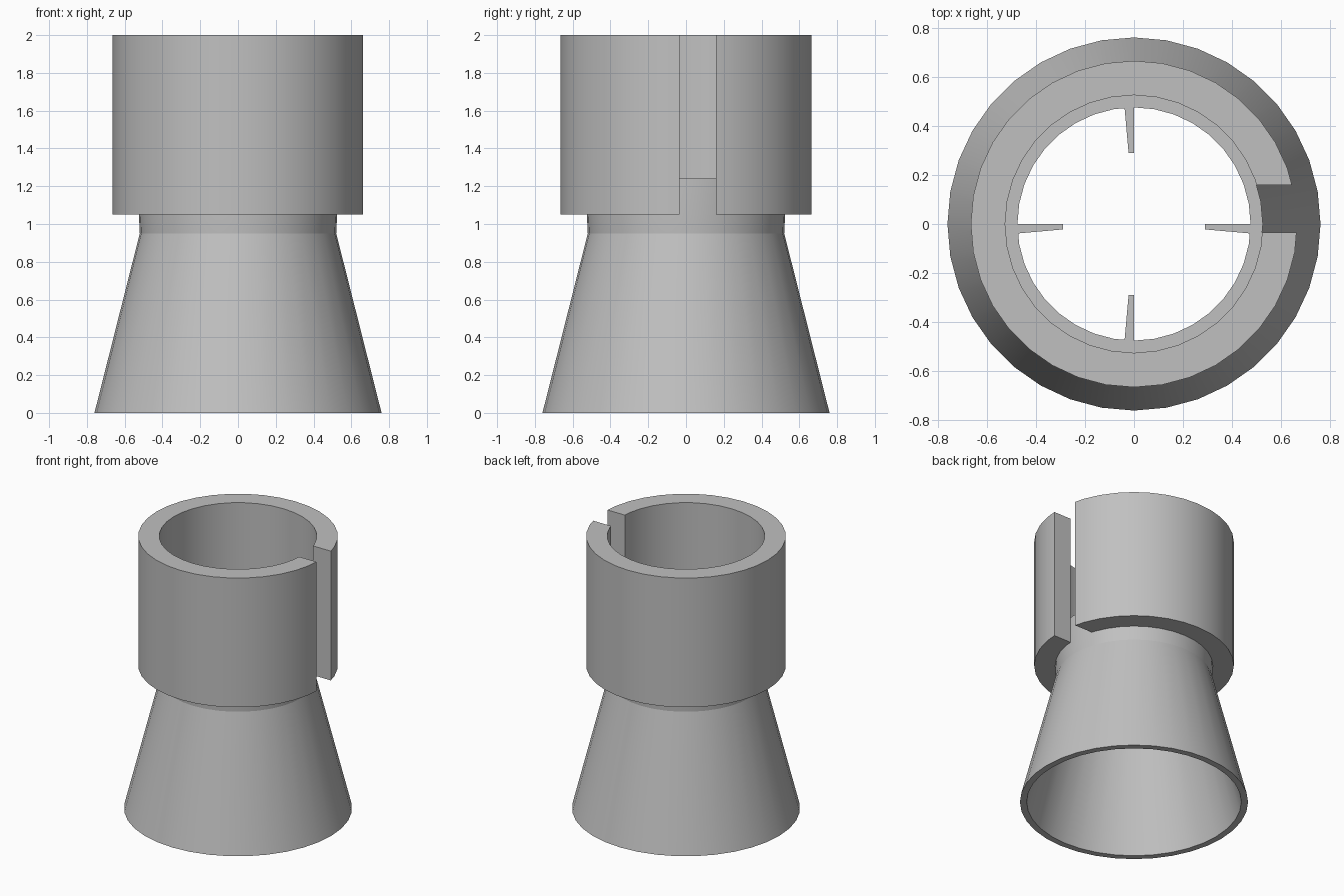
import bpy
import math

cube = bpy.data.objects.get("Cube")
if cube:
    bpy.data.objects.remove(cube, do_unlink=True)

SEGMENTS = 36

grey = bpy.data.materials.new("plain grey")
grey.use_nodes = True
grey.diffuse_color = (0.53, 0.53, 0.53, 1)
grey.node_tree.nodes["Principled BSDF"].inputs["Base Color"].default_value = grey.diffuse_color


def make_object(name, verts, faces):
    mesh = bpy.data.meshes.new(name)
    mesh.from_pydata(verts, [], faces)
    mesh.materials.append(grey)
    obj = bpy.data.objects.new(name, mesh)
    bpy.context.collection.objects.link(obj)
    return obj


def revolve(name, profile):
    """Spin a closed (radius, height) outline, listed counterclockwise, around z."""
    n = len(profile)
    verts, faces = [], []
    for i in range(SEGMENTS):
        a = math.tau * i / SEGMENTS
        verts += [(r * math.cos(a), r * math.sin(a), z) for r, z in profile]
        j = (i + 1) % SEGMENTS
        for k in range(n):
            m = (k + 1) % n
            faces.append((i * n + k, j * n + k, j * n + m, i * n + m))
    return make_object(name, verts, faces)


def prism(name, outline, z0, z1):
    """Extrude a counterclockwise (x, y) outline between two heights."""
    n = len(outline)
    verts = [(x, y, z) for z in (z0, z1) for x, y in outline]
    faces = [tuple(reversed(range(n))), tuple(range(n, 2 * n))]
    faces += [(k, (k + 1) % n, n + (k + 1) % n, n + k) for k in range(n)]
    return make_object(name, verts, faces)


def smooth(obj):
    bpy.ops.object.select_all(action="DESELECT")
    obj.select_set(True)
    bpy.context.view_layer.objects.active = obj
    bpy.ops.object.shade_smooth_by_angle(angle=math.radians(12))


# Flared skirt running up into the straight neck
skirt = revolve("flared_skirt", [
    (0.76, 0), (0.52, 0.95), (0.525, 1.05), (0.525, 1.24),
    (0.475, 1.24), (0.475, 0.95), (0.715, 0)])
smooth(skirt)

# Thick collar around the neck
collar = revolve("collar", [(0.665, 1.05), (0.665, 2), (0.525, 2), (0.525, 1.05)])

# Slot through the collar's left side
cutter = prism("slot_cutter", [(0.3, -0.035), (1, -0.035), (1, 0.158), (0.3, 0.158)], 0.9, 2.2)
cutter.hide_render = True
cutter.hide_viewport = True
slot = collar.modifiers.new("slot", "BOOLEAN")
slot.operation = "DIFFERENCE"
slot.solver = "EXACT"
slot.object = cutter
bpy.context.view_layer.objects.active = collar
bpy.ops.object.modifier_apply(modifier=slot.name)
bpy.data.objects.remove(cutter, do_unlink=True)
smooth(collar)

# Four tapered fins inside the neck
tip, root = 0.29, 0.49
fin = [(tip, -0.022), (root, -0.04), (root, 0), (tip, 0)]
for side, sign in (("left", 1), ("right", -1)):
    pts = [(sign * x, y) for x, y in fin]
    prism(side + "_fin", pts[::sign], 0.95, 1.24)
for side, sign in (("back", 1), ("front", -1)):
    pts = [(y, sign * x) for x, y in fin]
    prism(side + "_fin", pts[::-sign], 0.95, 1.24)
